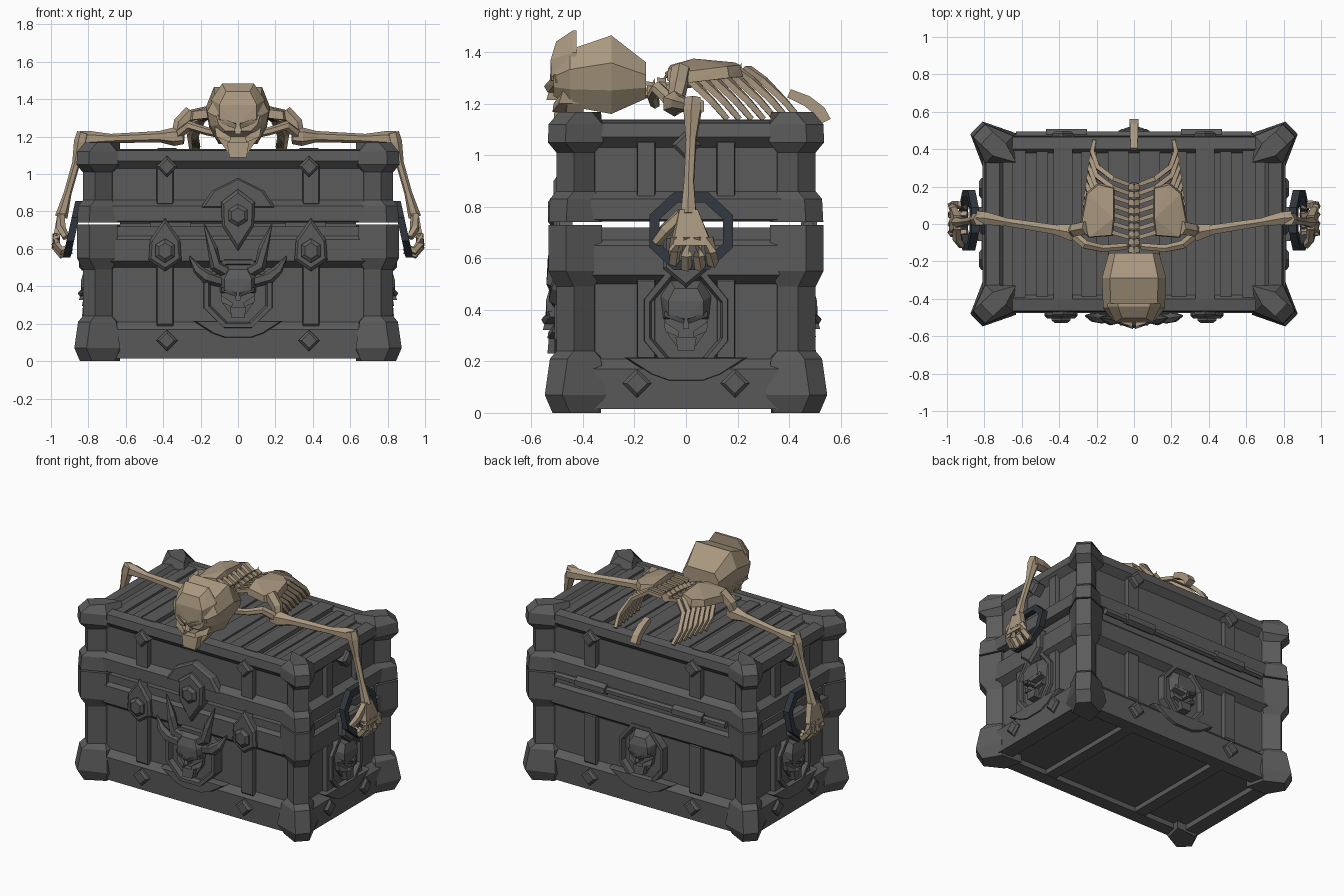
import bpy, bmesh, math
from mathutils import Vector, Matrix

if "Cube" in bpy.data.objects:
    bpy.data.objects.remove(bpy.data.objects["Cube"])


def material(name, col):
    m = bpy.data.materials.new(name)
    m.diffuse_color = (*col, 1)
    m.use_nodes = True
    m.node_tree.nodes["Principled BSDF"].inputs["Base Color"].default_value = m.diffuse_color
    return m


IRON = material("dark grey iron", (0.105, 0.105, 0.105))
BONE = material("aged bone", (0.40, 0.315, 0.215))
RING = material("blue black steel", (0.028, 0.036, 0.046))


def finish(name, bm, mat):
    bmesh.ops.recalc_face_normals(bm, faces=bm.faces)
    me = bpy.data.meshes.new(name)
    bm.to_mesh(me)
    bm.free()
    me.materials.append(mat)
    ob = bpy.data.objects.new(name, me)
    bpy.context.collection.objects.link(ob)
    return ob


def loft(bm, rings, closed=False):
    vs = [[bm.verts.new(p) for p in r] for r in rings]
    n = len(vs[0])
    pairs = list(zip(vs, vs[1:])) + ([(vs[-1], vs[0])] if closed else [])
    for a, b in pairs:
        for i in range(n):
            bm.faces.new((a[i], a[(i + 1) % n], b[(i + 1) % n], b[i]))
    if not closed:
        bm.faces.new(vs[0])
        bm.faces.new(vs[-1])


def hull(bm, pts):
    vs = [bm.verts.new(p) for p in pts]
    r = bmesh.ops.convex_hull(bm, input=vs)
    dead = set(r["geom_interior"]) | set(r["geom_unused"])
    bmesh.ops.delete(bm, geom=[g for g in dead if isinstance(g, bmesh.types.BMVert)], context='VERTS')


def tube(bm, path, radii, n=6):
    path = [Vector(p) for p in path]
    rings = []
    for i, p in enumerate(path):
        d = path[min(i + 1, len(path) - 1)] - path[max(i - 1, 0)]
        q = d.to_track_quat('Z', 'Y')
        rings.append([p + q @ Vector((radii[i] * math.cos(2 * math.pi * (k + .5) / n),
                                      radii[i] * math.sin(2 * math.pi * (k + .5) / n), 0)) for k in range(n)])
    loft(bm, rings)


def box(bm, a, b):
    loft(bm, [[(a[0], a[1], z), (b[0], a[1], z), (b[0], b[1], z), (a[0], b[1], z)] for z in (a[2], b[2])])


def prism(bm, F, pts, w0, w1, k=0.8, cham=0.015):
    cu = sum(p[0] for p in pts) / len(pts)
    cv = sum(p[1] for p in pts) / len(pts)
    ring = lambda s, w: [F(cu + (u - cu) * s, cv + (v - cv) * s, w) for u, v in pts]
    loft(bm, [ring(1, w0), ring(1, w1 - cham), ring(k, w1)])


def ngon(cu, cv, ru, rv, n, ph=0.5):
    return [(cu + ru * math.cos(2 * math.pi * (i + ph) / n), cv + rv * math.sin(2 * math.pi * (i + ph) / n)) for i in range(n)]


def skull_face(bm, F, cv, s, w0):
    # relief face in units of half width: u right, v up, w out
    def part(pts, back=-0.1, both=False):
        for sx in ((1, -1) if both else (1,)):
            q = [(u * sx, v, w) for u, v, w in pts]
            q += [(u, v, back) for u, v, w in q]
            hull(bm, [F(u * s, cv + v * s, w0 + w * s) for u, v, w in q])
    sym = lambda pts: [(u * m, v, w) for u, v, w in pts for m in (1, -1)]
    part(sym([(.6, 1.4, 0), (1, .8, 0), (.9, -.1, 0), (.45, 1.1, .45), (.7, .6, .6), (.7, .05, .58), (.05, -.1, .62)]))
    part(sym([(.85, -.1, .15), (.8, -.6, .15), (.4, -.9, .2), (.3, -1.3, .2)]), -.3)
    part([(.06, -.12, .78), (.85, .2, .5), (.85, -.02, .45), (.1, -.3, .68)], .1, True)
    part(sym([(.15, -.1, .6), (.11, -.5, .72)]), .1)
    part([(.88, -.2, .25), (.82, -.6, .38), (.3, -.82, .55), (.28, -.6, .52)], 0, True)
    part(sym([(.42, -.82, .5), (.32, -1.38, .55)]), 0)


# side frames: (u, v, outward distance)
FR = lambda u, v, w: (u, -w, v)
BK = lambda u, v, w: (-u, w, v)
RT = lambda u, v, w: (w, u, v)
LT = lambda u, v, w: (-w, -u, v)
SIDES = ((FR, .43, "front"), (BK, .43, "back"), (RT, .76, "right"), (LT, .76, "left"))

# chest body and lid shells
body = [(.05, .7, .37), (.015, .7, .37), (.015, .80, .46), (.17, .81, .47), (.21, .76, .43), (.5, .76, .43),
        (.535, .81, .475), (.65, .81, .475), (.67, .785, .455), (.72, .785, .455)]
lid = [(.742, .78, .45), (.75, .81, .475), (.83, .81, .475), (.86, .76, .43), (1.03, .76, .43), (1.07, .80, .47),
       (1.125, .79, .465), (1.135, .72, .40), (1.11, .70, .38)]
for name, prof in (("chest_body", body), ("chest_lid", lid)):
    bm = bmesh.new()
    loft(bm, [[(-x, -y, z), (x, -y, z), (x, y, z), (-x, y, z)] for z, x, y in prof])
    finish(name, bm, IRON)

# corner posts
lower = [(0, .03), (.07, 0), (.21, .02), (.24, .045), (.49, .045), (.55, .015), (.73, .015)]
upper = [(.74, .015), (.83, .02), (.86, .045), (1.01, .045), (1.05, .012), (1.12, .015), (1.168, .055)]
for name, prof in (("corner_posts_body", lower), ("corner_posts_lid", upper)):
    bm = bmesh.new()
    for sx in (1, -1):
        for sy in (1, -1):
            loft(bm, [[(x * sx, y * sy, z) for x, y in ((.63, .33), (.63 + e, .485 - e), (.81 - e, .548 - e),
                      (.875 - e, .48 - e), (.81 - e, .31 + e))] for z, e in prof])
    finish(name, bm, IRON)

# battens, diamonds and medallions on every side
for F, wall, side in SIDES:
    long = wall < .6
    xs = (-.39, .39) if long else (-.155, .155)
    bm = bmesh.new()
    for u in xs:
        h = .045 if long else .036
        for z0, z1 in ((.18, .53), (.83, 1.06)):
            prism(bm, F, [(u - h, z0), (u + h, z0), (u + h, z1), (u - h, z1)], wall - .02, wall + .03, .9)
    finish(side + "_battens", bm, IRON)
    bm = bmesh.new()
    spots = [(u, z) for u in (-.38, .38) for z in (.11, 1.04)] if long else [(-.19, .115), (.19, .115), (0, 1.04)]
    for u, z in spots:
        prism(bm, F, ngon(u, z, .057, .057, 4, 0), wall, wall + .068, .7)
    finish(side + "_diamond_studs", bm, IRON)
    bm = bmesh.new()
    big = 1.12 if side == "front" else 1
    out = wall + (.045 if side == "front" else .015)
    ring = lambda s, w: [F(u, v, w) for u, v in ngon(0, .36, .178 * s * big, .215 * s * big if big == 1 else .2 * s, 8)]
    loft(bm, [ring(1, wall - .02), ring(.98, out + .035), ring(.86, out + .035), ring(.8, out + .005)])
    prism(bm, F, [(-.24, .215), (-.14, .15), (-.07, .125), (.07, .125), (.14, .15), (.24, .215)], wall - .02, wall + .055, .93)
    finish(side + "_medallion", bm, IRON)
    bm = bmesh.new()
    skull_face(bm, F, .375, .105 if side == "front" else .098, out + .005)
    finish(side + "_skull_relief", bm, IRON)

# horns of the front relief
bm = bmesh.new()
for s in (1, -1):
    tube(bm, [(.05 * s, -.49, .47), (.12 * s, -.51, .51), (.135 * s, -.51, .60), (.18 * s, -.50, .73)], [.035, .034, .028, .004])
    tube(bm, [(.07 * s, -.48, .42), (.17 * s, -.50, .45), (.215 * s, -.50, .49), (.26 * s, -.49, .56)], [.03, .036, .027, .004])
finish("front_horns", bm, IRON)

# lock plate and two clasps
bm = bmesh.new()
prism(bm, FR, [(-.2, .82), (.2, .82), (.14, .91), (0, .98), (-.14, .91)], .42, .485, .9)
prism(bm, FR, [(0, .59), (.085, .72), (.09, .85), (0, .92), (-.09, .85), (-.085, .72)], .44, .515, .85)
prism(bm, FR, ngon(0, .78, .06, .06, 6), .5, .535, .65)
for u in (-.39, .39):
    prism(bm, FR, [(u, .48), (u + .088, .54), (u + .08, .65), (u, .765), (u - .08, .65), (u - .088, .54)], .44, .505, .85)
    prism(bm, FR, ngon(u, .59, .058, .065, 6), .49, .53, .65)
finish("lock_and_clasps", bm, IRON)

# rear hinge rod and knuckles
bm = bmesh.new()
tube(bm, [(-.63, .475, .725), (.63, .475, .725)], [.022, .022])
for u in (-.36, .36):
    tube(bm, [(u - .11, .478, .73), (u + .11, .478, .73)], [.036, .036])
finish("rear_hinge", bm, IRON)

# planks on the lid and beams under the base
bm = bmesh.new()
for s in (1, -1):
    for a, b, z in ((.33, .43, 1.138), (.46, .52, 1.12), (.58, .65, 1.125), (.2, .28, 1.12), (.03, .14, 1.122)):
        box(bm, (min(a * s, b * s), -.41, 1.09), (max(a * s, b * s), .41, z))
finish("lid_planks", bm, IRON)
bm = bmesh.new()
for s in (-.36, .36):
    box(bm, (s - .04, -.39, .018), (s + .04, .39, .07))
finish("base_beams", bm, IRON)

# handle mounts and steel rings
for s, F, side in ((1, RT, "right"), (-1, LT, "left")):
    bm = bmesh.new()
    prism(bm, F, [(-.09, .56), (0, .485), (.09, .56), (.09, .69), (-.09, .69)], .77, .85, .85)
    finish(side + "_handle_mount", bm, IRON)
    bm = bmesh.new()
    rings = []
    for i in range(8):
        a = 2 * math.pi * (i + .5) / 8
        rr = []
        for dr, dx in ((.021, -.02), (.021, .02), (-.021, .02), (-.021, -.02)):
            y, z = (.155 + dr) * math.cos(a), (.142 + dr) * math.sin(a)
            rr.append(((.883 - z * .22 + dx) * s, .02 + y, .705 + z))
        rings.append(rr)
    loft(bm, rings, True)
    finish(side + "_ring_handle", bm, RING)

# skeleton skull: lofted cranium plus face
bm = bmesh.new()
rings = []
for y, w, z0, z1 in ((-.155, .135, 1.22, 1.36), (-.29, .172, 1.16, 1.465), (-.45, .165, 1.19, 1.41), (-.515, .115, 1.23, 1.345)):
    h = z1 - z0
    rings.append([(u * w, y, z0 + v * h) for u, v in ((-.6, 0), (.6, 0), (.9, .3), (1, .65), (.75, 1), (-.75, 1), (-1, .65), (-.9, .3))])
loft(bm, rings)
skull_face(bm, FR, 1.285, .142, .44)
finish("skull", bm, BONE)

# spine, tail and neck
bm = bmesh.new()
for i in range(9):
    y = -.15 + i * .042
    z = 1.25 + .06 * math.sin(min(i / 6, 1) * math.pi / 2)
    tube(bm, [(0, y, z), (0, y + .032, z + .004)], [.036, .03])
    hull(bm, [(-.008, y, z), (.008, y, z), (-.008, y + .03, z), (.008, y + .03, z), (0, y + .03, z + .05)])
tube(bm, [(0, -.16, 1.24), (0, 0, 1.28), (0, .21, 1.3)], [.02, .02, .02])
finish("spine", bm, BONE)
bm = bmesh.new()
tube(bm, [(0, .40, 1.24), (0, .47, 1.21), (0, .52, 1.17), (0, .54, 1.13)], [.025, .03, .032, .034], 4)
finish("tail_bone", bm, BONE)

# ribs
bm = bmesh.new()
for s in (1, -1):
    for i in range(7):
        y = -.07 + i * .047
        k = 1 - .025 * i
        tube(bm, [(.03 * s, y, 1.31), (.13 * s * k, y + .03, 1.335), (.225 * s * k, y + .09, 1.29),
                  (.262 * s * k, y + .17, 1.21), (.25 * s * k, y + .23, 1.14)], [.015, .017, .018, .017, .014], 4)
finish("ribs", bm, BONE)

for s, side in ((1, "right"), (-1, "left")):
    # shoulder blade and collar bone
    bm = bmesh.new()
    top = [(.12, -.06, 1.35), (.24, -.07, 1.335), (.28, 0, 1.325), (.25, .16, 1.345), (.19, .21, 1.35), (.11, .19, 1.36), (.11, .03, 1.375)]
    hull(bm, [(x * s, y, z) for x, y, z in top] + [((.2 + (x - .2) * 1.1) * s, y * 1.05, z - .045) for x, y, z in top])
    tube(bm, [(.04 * s, -.12, 1.2), (.17 * s, -.13, 1.23), (.26 * s, -.11, 1.26), (.33 * s, -.05, 1.2)], [.02, .022, .026, .028])
    tube(bm, [(.25 * s, -.02, 1.33), (.31 * s, -.03, 1.27), (.33 * s, -.04, 1.2)], [.04, .038, .03])
    finish(side + "_shoulder", bm, BONE)
    # arm bones
    bm = bmesh.new()
    tube(bm, [(.29 * s, -.05, 1.2), (.34 * s, -.045, 1.2), (.42 * s, -.03, 1.2), (.68 * s, .01, 1.19), (.79 * s, .03, 1.19), (.845 * s, .035, 1.19)],
         [.04, .05, .03, .025, .04, .04])
    tube(bm, [(.825 * s, .025, 1.22), (.84 * s, .025, 1.17), (.865 * s, .02, 1.06), (.91 * s, .012, .9), (.945 * s, .01, .77)],
         [.036, .038, .022, .021, .034])
    finish(side + "_arm", bm, BONE)
    # hand gripping the ring
    bm = bmesh.new()
    hull(bm, [(x * s, y, z) for x, y, z in ((.925, -.03, .79), (.965, -.025, .79), (.925, .045, .79), (.965, .045, .79),
         (.955, -.06, .66), (.99, -.05, .65), (.955, .10, .66), (.985, .10, .65))])
    for y, z in ((-.045, .58), (0, .56), (.05, .56), (.098, .575)):
        tube(bm, [(.97 * s, y * .9, .68), (.975 * s, y, z + .05), (.945 * s, y * 1.05, z + .01), (.89 * s, y, z + .03)],
             [.022, .024, .024, .018], 5)
    tube(bm, [(.945 * s, -.02, .77), (.945 * s, -.08, .71), (.92 * s, -.115, .66)], [.024, .025, .02], 5)
    finish(side + "_hand", bm, BONE)
